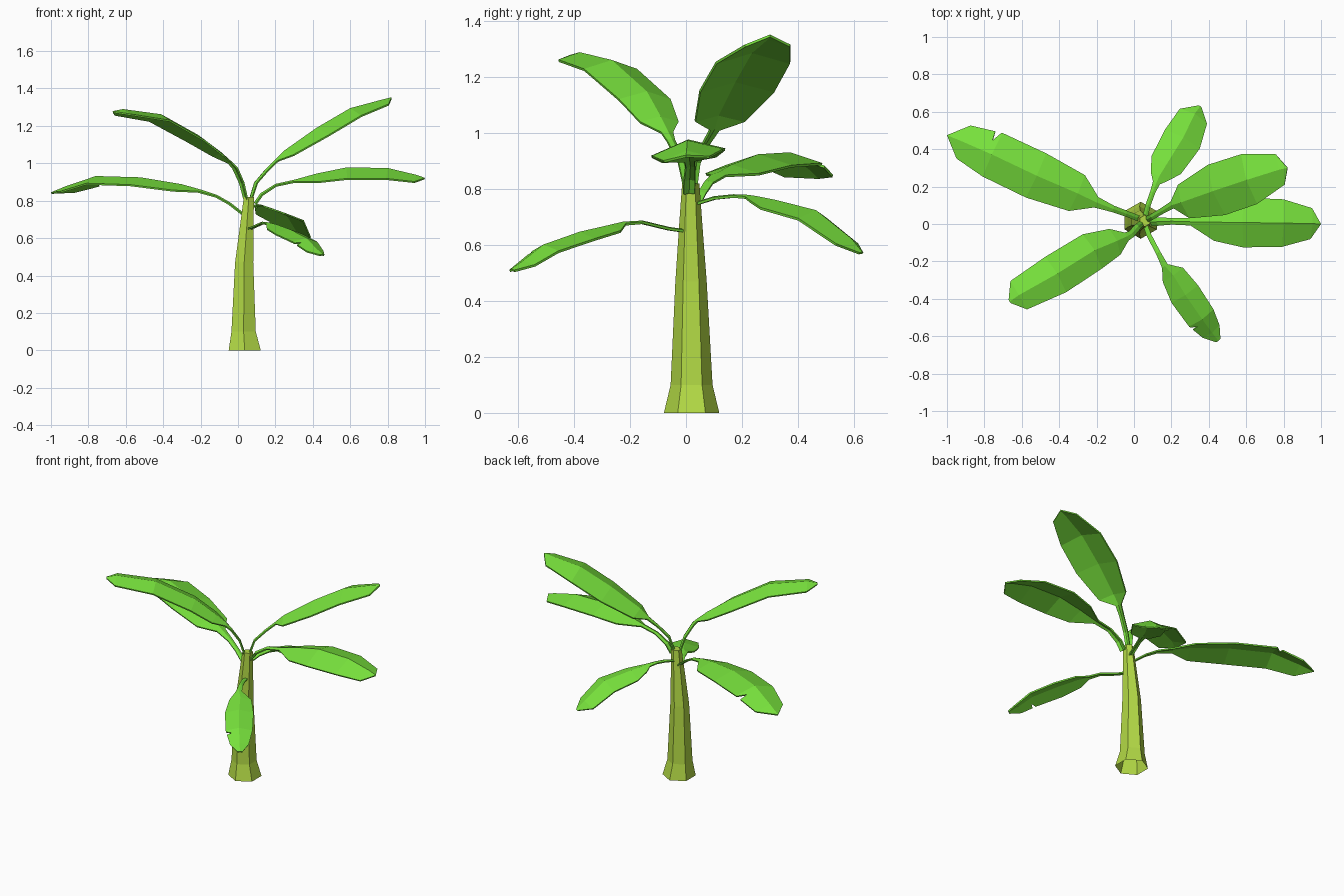
import bpy, bmesh, math
from mathutils import Vector


def material(name, color):
    m = bpy.data.materials.new(name)
    m.diffuse_color = (*color, 1)
    return m


BARK = material("trunk_green", (0.45, 0.70, 0.06))
LEAF = material("leaf_green", (0.185, 0.75, 0.045))


def finish(name, bm, mat):
    me = bpy.data.meshes.new(name)
    bm.to_mesh(me)
    bm.free()
    me.materials.append(mat)
    ob = bpy.data.objects.new(name, me)
    bpy.context.collection.objects.link(ob)
    return ob


# trunk: six-sided rings (x, y, z, radius), open foot, flared with a slight lean
bm = bmesh.new()
rings = []
for x, y, z, r in [(.036, .02, 0, .099), (.03, .02, .1, .075), (.033, .018, .47, .056),
                   (.048, .017, .68, .041), (.058, .017, .82, .031)]:
    rings.append([bm.verts.new((x + r * math.cos(a), y + r * math.sin(a), z))
                  for a in [math.radians(30 + 60 * i) for i in range(6)]])
for a, b in zip(rings, rings[1:]):
    for i in range(6):
        j = (i + 1) % 6
        bm.faces.new((a[i], a[j], b[j], b[i]))
bm.faces.new(rings[-1])
finish("trunk", bm, BARK)


# leaf: stalk and folded blade along a midrib of (x, y, z, half width);
# tear = (segment, side, position) cuts a small notch in the blade edge
def leaf(name, ribs, fold=0.3, tear=None, tilt=0.0):
    bm = bmesh.new()
    P = [Vector(r[:3]) for r in ribs]
    mid = [bm.verts.new(p) for p in P]
    edges = {1: [], -1: []}
    for i, p in enumerate(P):
        d = (P[min(i + 1, len(P) - 1)] - P[max(i - 1, 0)]).normalized()
        flat = Vector((d.x, d.y, 0)).normalized()
        left = Vector((-flat.y, flat.x, 0))
        up = d.cross(left)
        w = ribs[i][3]
        for s in (1, -1):
            edges[s].append(mid[i] if w == 0 else
                            bm.verts.new(p + left * s * w + up * w * (s * tilt - fold)))
    for s in (1, -1):
        e = edges[s]
        for i in range(len(P) - 1):
            outer = [e[i]]
            if tear and tear[:2] == (i, s):
                a, b, t = e[i].co, e[i + 1].co, tear[2]
                inner = a.lerp(b, t + .08).lerp(P[i].lerp(P[i + 1], t), .42)
                outer += [bm.verts.new(c) for c in (a.lerp(b, t - .1), inner, a.lerp(b, t + .1))]
            loop = [mid[i]] + outer + [e[i + 1], mid[i + 1]]
            loop = list(dict.fromkeys(loop))
            bm.faces.new(loop[::-1] if s > 0 else loop)
    ob = finish(name, bm, LEAF)
    mod = ob.modifiers.new("thickness", "SOLIDIFY")
    mod.thickness = 0.009
    mod.offset = -1


leaf("leaf_upper_right", [
    (.055, .02, .79, .016), (.09, .035, .9, .016), (.15, .07, .97, .016), (.2, .1, 1.02, .02),
    (.25, .115, 1.07, .095), (.42, .175, 1.19, .142), (.6, .235, 1.295, .14),
    (.775, .29, 1.342, .085), (.82, .3, 1.353, 0)])
leaf("leaf_right", [
    (.085, .01, .79, .022), (.12, .012, .84, .022), (.2, .015, .89, .018), (.3, .012, .912, .02),
    (.42, .01, .945, .1), (.58, .008, .978, .133), (.8, .005, .975, .127),
    (.955, .002, .938, .083), (1, 0, .922, 0)], fold=.34, tilt=.1)
leaf("leaf_back_left", [
    (.05, .02, .72, .016), (-.04, .055, .79, .016), (-.11, .08, .83, .018), (-.2, .115, .86, .03),
    (-.3, .163, .888, .105), (-.52, .258, .925, .13), (-.76, .372, .932, .128),
    (-.92, .442, .878, .096), (-1, .475, .845, 0)], tear=(6, -1, .13))
leaf("leaf_front_left", [
    (.055, .015, .78, .016), (.025, -.01, .9, .018), (-.01, -.05, .98, .02), (-.035, -.065, 1.01, .024),
    (-.09, -.09, 1.06, .075), (-.21, -.14, 1.15, .105), (-.41, -.265, 1.262, .11),
    (-.615, -.38, 1.29, .088), (-.665, -.415, 1.28, .01)])
leaf("leaf_front_low", [
    (.055, .01, .655, .013), (.08, -.06, .665, .013), (.13, -.155, .688, .013), (.165, -.225, .684, .018),
    (.21, -.275, .672, .066), (.275, -.38, .648, .085), (.365, -.51, .602, .08),
    (.418, -.582, .545, .056), (.452, -.625, .515, .015)], tear=(6, -1, .2))
leaf("leaf_back_right", [
    (.055, .02, .75, .014), (.075, .1, .775, .014), (.1, .17, .782, .014), (.12, .22, .78, .02),
    (.135, .255, .775, .05), (.175, .32, .762, .092), (.265, .465, .725, .106),
    (.325, .59, .625, .083), (.355, .63, .575, .01)])
